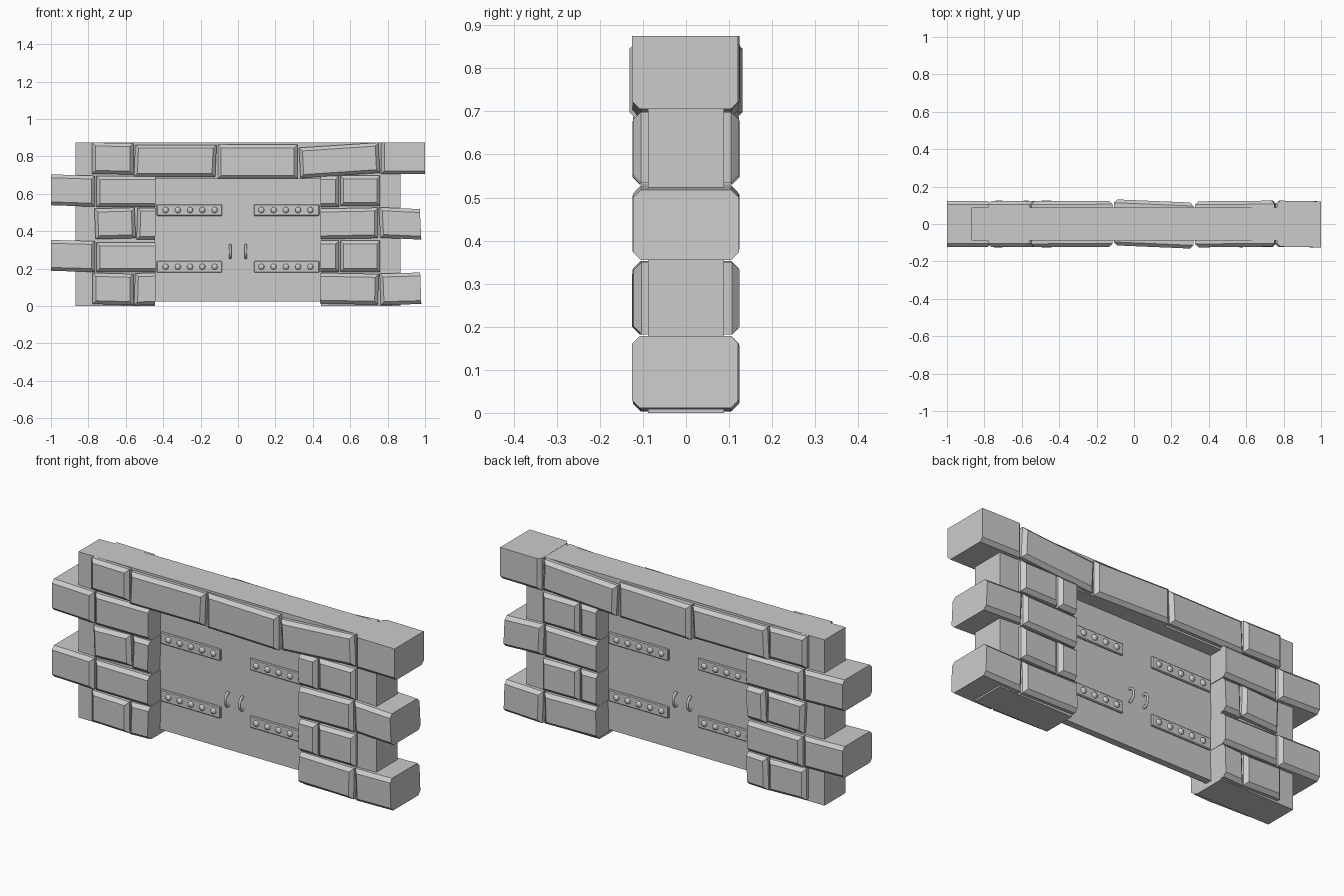
import bpy, bmesh
from mathutils import Matrix, Vector

if "Cube" in bpy.data.objects:
    bpy.data.objects.remove(bpy.data.objects["Cube"])


def finish(bm, name):
    bmesh.ops.recalc_face_normals(bm, faces=bm.faces[:])
    me = bpy.data.meshes.new(name)
    bm.to_mesh(me)
    bm.free()
    ob = bpy.data.objects.new(name, me)
    bpy.context.collection.objects.link(ob)
    return ob


def box(name, x0, x1, y0, y1, z0, z1, bevel=0):
    bm = bmesh.new()
    bmesh.ops.create_cube(bm, size=1)
    for v in bm.verts:
        v.co = (x1 if v.co.x > 0 else x0, y1 if v.co.y > 0 else y0, z1 if v.co.z > 0 else z0)
    if bevel:
        bmesh.ops.bevel(bm, geom=bm.edges[:], offset=bevel, segments=1, affect='EDGES')
    return finish(bm, name)


def brick(name, x0, x1, z0, z1, tilt=0, yaw=0, slant=0):
    """Stone through the full wall depth, chamfered round its front and back faces."""
    bm = bmesh.new()
    bmesh.ops.create_cube(bm, size=1)
    chamfer = []
    for e in bm.edges:
        a, b = (v.co for v in e.verts)
        if a.y != b.y:
            continue
        if a.x == b.x:
            x = x1 if a.x > 0 else x0
            if abs(x) > 0.9 or abs(x) < 0.45 and z0 < 0.6:   # flush-cut ends
                continue
        elif z1 > 0.85 and a.z > 0 and x1 > 0.9:
            continue
        chamfer.append(e)
    for v in bm.verts:
        sx, sy, sz = (1 if c > 0 else -1 for c in v.co)
        v.co = ((x1 if sx > 0 else x0) + slant * sz,
                sy * 0.123 + sx * yaw,
                (z1 if sz > 0 else z0) + sx * tilt)
    bmesh.ops.bevel(bm, geom=chamfer, offset=0.018, segments=1, affect='EDGES')
    return finish(bm, name)


# wall core: profile of an arch-less gateway, extruded in y
bm = bmesh.new()
outline = [(-.87, 0), (-.443, 0), (-.443, .68), (.443, .68), (.443, 0), (.87, 0), (.87, .874), (-.87, .874)]
face = bm.faces.new([bm.verts.new((x, -0.088, z)) for x, z in outline])
ext = bmesh.ops.extrude_face_region(bm, geom=[face])
bmesh.ops.translate(bm, vec=(0, 0.176, 0), verts=[g for g in ext['geom'] if isinstance(g, bmesh.types.BMVert)])
finish(bm, "wall_core")

# stones: x0, x1, z0, z1, tilt, yaw, slant
stones = [
    # lintel course
    (-.78, -.56, .705, .872, -.002, 0, 0),
    (-.553, -.118, .69, .862, 0, .001, .004),
    (-.108, .318, .68, .863, 0, -.009, 0),
    (.33, .755, .698, .86, .014, .002, -.004),
    (.765, 1.0, .705, .875, 0, -.002, 0),
    # second course
    (-1.0, -.765, .535, .70, -.004, 0, 0),
    (-.757, -.44, .53, .695, 0, .002, 0),
    (.44, .54, .53, .695, 0, 0, 0),
    (.547, .76, .535, .698, 0, 0, 0),
    # third course
    (-.765, -.55, .36, .523, .003, .002, -.003),
    (-.54, -.44, .355, .525, 0, 0, .003),
    (.44, .748, .36, .523, .003, 0, 0),
    (.757, .976, .36, .523, -.005, 0, -.004),
    # fourth course
    (-1.0, -.765, .185, .35, -.003, 0, 0),
    (-.757, -.44, .182, .34, 0, -.002, 0),
    (.44, .54, .182, .35, 0, 0, 0),
    (.547, .76, .182, .35, 0, .002, 0),
    # bottom course
    (-.777, -.56, .008, .174, -.003, 0, 0),
    (-.553, -.44, .005, .176, .002, 0, .003),
    (.44, .75, .01, .174, -.003, 0, .002),
    (.76, .977, .008, .176, .003, -.002, -.003),
]
for s in stones:
    brick("wall_stone", *s)

# double gate panel
box("gate_panel", -.443, .443, -.018, .018, .025, .68)

for side in (-1, 1):
    for wing in (-1, 1):
        # iron straps with domed rivets
        for z in (.21, .513):
            x0, x1 = sorted((wing * .085, wing * .435))
            y0, y1 = sorted((0, side * .027))
            box("gate_strap", x0, x1, y0, y1, z - .031, z + .031, .004)
            bm = bmesh.new()
            for i in range(5):
                mat = Matrix.Translation((wing * (.125 + i * .0655), side * .027, z)) @ Matrix.Diagonal((1, .7, 1, 1))
                bmesh.ops.create_uvsphere(bm, u_segments=12, v_segments=8, radius=.016, matrix=mat)
            ob = finish(bm, "strap_rivets")
            for p in ob.data.polygons:
                p.use_smooth = True
        # ring handles standing out from the gate
        bpy.ops.mesh.primitive_torus_add(major_segments=20, minor_segments=8, major_radius=.034, minor_radius=.007,
                                         location=(wing * .042, side * .024, .292), rotation=(0, 1.5708, 0))
        ring = bpy.context.object
        ring.name = "ring_handle"
        ring.scale = (1, .7, 1)
        bpy.ops.object.shade_smooth()
